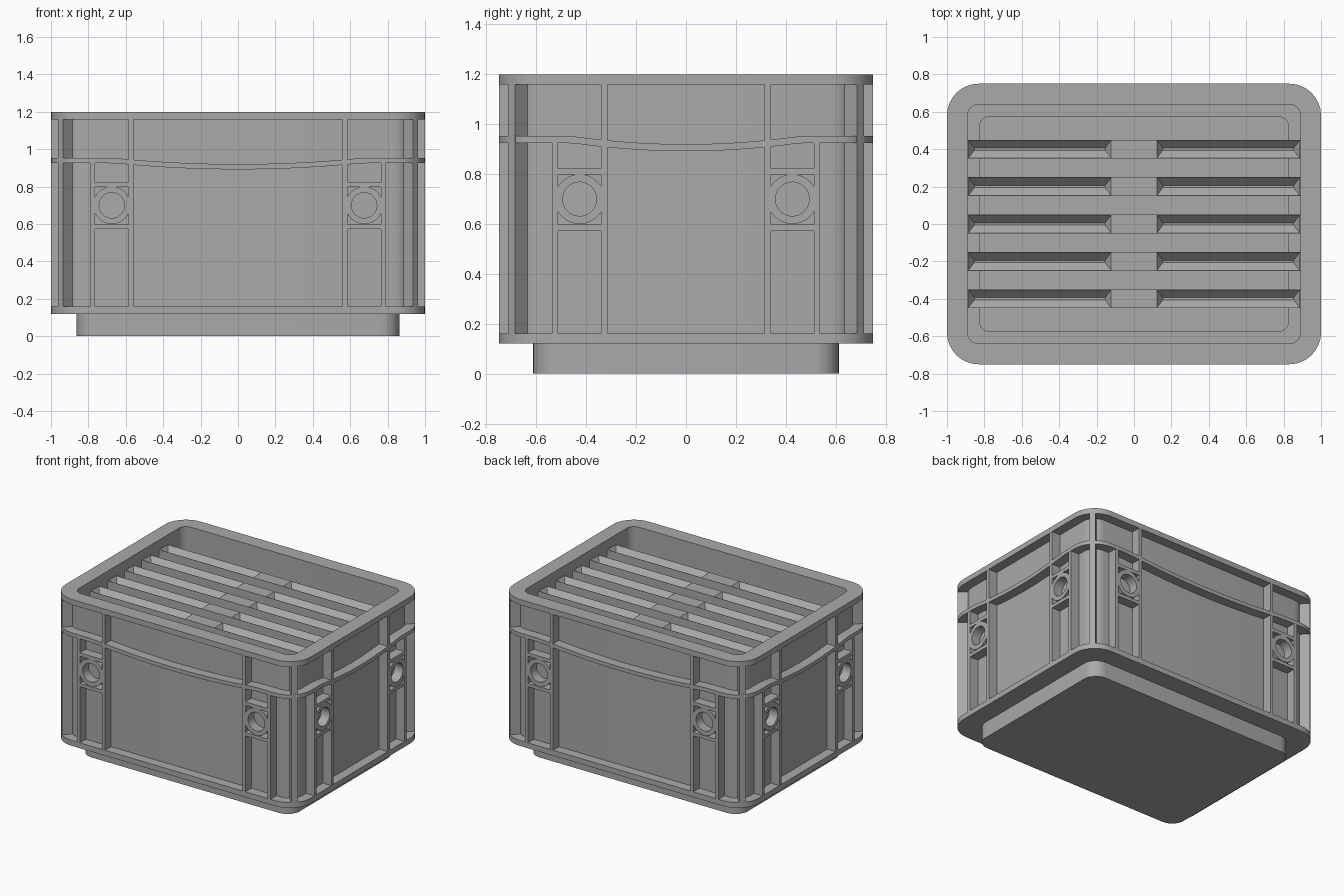
import bpy, bmesh, math
from mathutils import Matrix, Vector

if "Cube" in bpy.data.objects:
    bpy.data.objects.remove(bpy.data.objects["Cube"], do_unlink=True)

grey = bpy.data.materials.new("crate grey")
grey.use_nodes = True
COLOUR = (0.4, 0.4, 0.4, 1)
grey.diffuse_color = COLOUR
grey.node_tree.nodes["Principled BSDF"].inputs["Base Color"].default_value = COLOUR

# Shared sizes
HX, HY, R = 1.0, 0.75, 0.17      # outer half sizes and corner radius
DEPTH = 0.07                     # how far ribs stand out from the wall
LOW, HIGH, TOP = 0.12, 1.16, 1.2
LIP = 0.04


def rounded_loop(hx, hy, r, z, arc=8, straight=1):
    """Counter-clockwise rounded rectangle; z may be a function of x, y."""
    pts = []
    for k, (sx, sy) in enumerate(((1, 1), (-1, 1), (-1, -1), (1, -1))):
        for i in range(arc + 1):
            a = math.pi / 2 * (k + (i / arc if arc else 0.5))
            pts.append((sx * (hx - r) + r * math.cos(a), sy * (hy - r) + r * math.sin(a)))
        if straight > 1:
            nxt = ((-1, 1), (-1, -1), (1, -1), (1, 1))[k]
            b = math.pi / 2 * (k + 1)
            start = Vector(pts[-1])
            end = Vector((nxt[0] * (hx - r) + r * math.cos(b), nxt[1] * (hy - r) + r * math.sin(b)))
            pts += [tuple(start.lerp(end, j / straight)) for j in range(1, straight)]
    return [(x, y, z(x, y) if callable(z) else z) for x, y in pts]


def circle(r, z, n=32):
    return [(r * math.cos(2 * math.pi * i / n), r * math.sin(2 * math.pi * i / n), z) for i in range(n)]


def loft(bm, loops, matrix=Matrix(), closed=False):
    """Skin successive loops, then either cap the ends or join last to first."""
    rows = [[bm.verts.new(matrix @ Vector(p)) for p in loop] for loop in loops]
    n = len(rows[0])
    pairs = list(zip(rows, rows[1:])) + ([(rows[-1], rows[0])] if closed else [])
    for a, b in pairs:
        for i in range(n):
            j = (i + 1) % n
            bm.faces.new((a[i], a[j], b[j], b[i]))
    if not closed:
        bm.faces.new(rows[0][::-1])
        bm.faces.new(rows[-1])


def box(bm, lo, hi, matrix=Matrix()):
    lo, hi = Vector(lo), Vector(hi)
    m = matrix @ Matrix.Translation((lo + hi) / 2) @ Matrix.Diagonal((*(hi - lo), 1))
    bmesh.ops.create_cube(bm, size=1, matrix=m)


def finish(name, bm, smooth=False):
    bmesh.ops.recalc_face_normals(bm, faces=bm.faces)
    mesh = bpy.data.meshes.new(name)
    bm.to_mesh(mesh)
    bm.free()
    mesh.materials.append(grey)
    obj = bpy.data.objects.new(name, mesh)
    bpy.context.collection.objects.link(obj)
    if smooth:
        bpy.ops.object.select_all(action="DESELECT")
        obj.select_set(True)
        bpy.context.view_layer.objects.active = obj
        bpy.ops.object.shade_smooth_by_angle(angle=math.radians(30))
    return obj


def inset(d, z, straight=1):
    return rounded_loop(HX - d, HY - d, R - d, z, straight=straight)


# Crate shell: plinth, flange, wall, rim, then down the inside to the sunken floor
bm = bmesh.new()
plinth = (0.863, 0.613, 0.1)
well = (0.825, 0.573, 0.05)
loft(bm, [
    rounded_loop(*plinth, 0), rounded_loop(*plinth, LOW),
    inset(0, LOW), inset(0, LOW + LIP),
    inset(DEPTH, LOW + LIP), inset(DEPTH, HIGH),
    inset(0, HIGH), inset(0, TOP),
    inset(0.11, TOP), inset(0.11, LOW + LIP),
    rounded_loop(*well, LOW + LIP), rounded_loop(*well, LIP),
])
finish("crate_shell", bm, True)


# Middle band that sags along each side
def sagging(base):
    def height(x, y):
        t = x / 0.66 if abs(y) > HY - 0.1 and abs(x) < HX - R else y / 0.46
        return base - 0.033 * max(0, 1 - t * t)
    return height


bm = bmesh.new()
loft(bm, [inset(d, sagging(z), 24) for d, z in
          ((0.08, 0.925), (0, 0.925), (0, 0.953), (0.08, 0.953))], closed=True)
finish("middle_band", bm, True)

# Ribs, shelves and round sockets on all four sides
ribs, shelves, sockets = bmesh.new(), bmesh.new(), bmesh.new()
HALF = 0.0125
for k in range(4):
    turn = Matrix.Rotation(math.pi / 2 * k, 4, "Z")
    face, inner, outer = (HY, 0.572, 0.777) if k % 2 == 0 else (HX, 0.328, 0.525)
    back, front = -face + DEPTH + 0.01, -face + 0.001
    for s in (-1, 1):
        for u, top in ((inner, HIGH), (outer, 0.935)):
            box(ribs, (s * u - HALF, front, LOW + LIP), (s * u + HALF, back, top), turn)
        u0, u1 = sorted((s * inner, s * outer))
        for z in (0.585, 0.81):
            box(shelves, (u0, front, z - HALF), (u1, back, z + HALF), turn)
        place = turn @ Matrix.Translation((s * (inner + outer) / 2, back, 0.7)) @ Matrix.Rotation(math.pi / 2, 4, "X")
        length = back - front
        loft(sockets, [circle(r, z) for r, z in
                       ((0.068, 0), (0.1, 0), (0.1, length), (0.068, length))], place, closed=True)

# Diagonal rib at each rounded corner
for sx in (-1, 1):
    for sy in (-1, 1):
        place = Matrix.Translation((sx * (HX - R), sy * (HY - R), 0)) @ Matrix.Rotation(math.atan2(sy, sx), 4, "Z")
        box(ribs, (0.08, -0.02, LOW + LIP), (R - 0.001, 0.02, HIGH), place)
finish("upright_ribs", ribs)
finish("socket_shelves", shelves)
finish("round_sockets", sockets, True)

# Five cross bars near the opening, each with two sloped troughs and a middle block
BAR_TOP, BAR_LOW = 1.13, 1.07
for row in range(5):
    y = 0.4 - 0.2 * row
    bm = bmesh.new()
    for s in (-1, 1):
        place = Matrix.Translation((s * 0.504, y, 0))
        loft(bm, [rounded_loop(hx, hy, 0, z, arc=0) for hx, hy, z in (
            (0.386, 0.05, BAR_LOW), (0.386, 0.05, BAR_TOP),
            (0.382, 0.048, BAR_TOP), (0.35, 0.006, BAR_TOP - 0.045))], place)
    box(bm, (-0.12, y - 0.05, BAR_LOW - 0.02), (0.12, y + 0.05, BAR_TOP))
    finish("cross_bar_%d" % (row + 1), bm)
